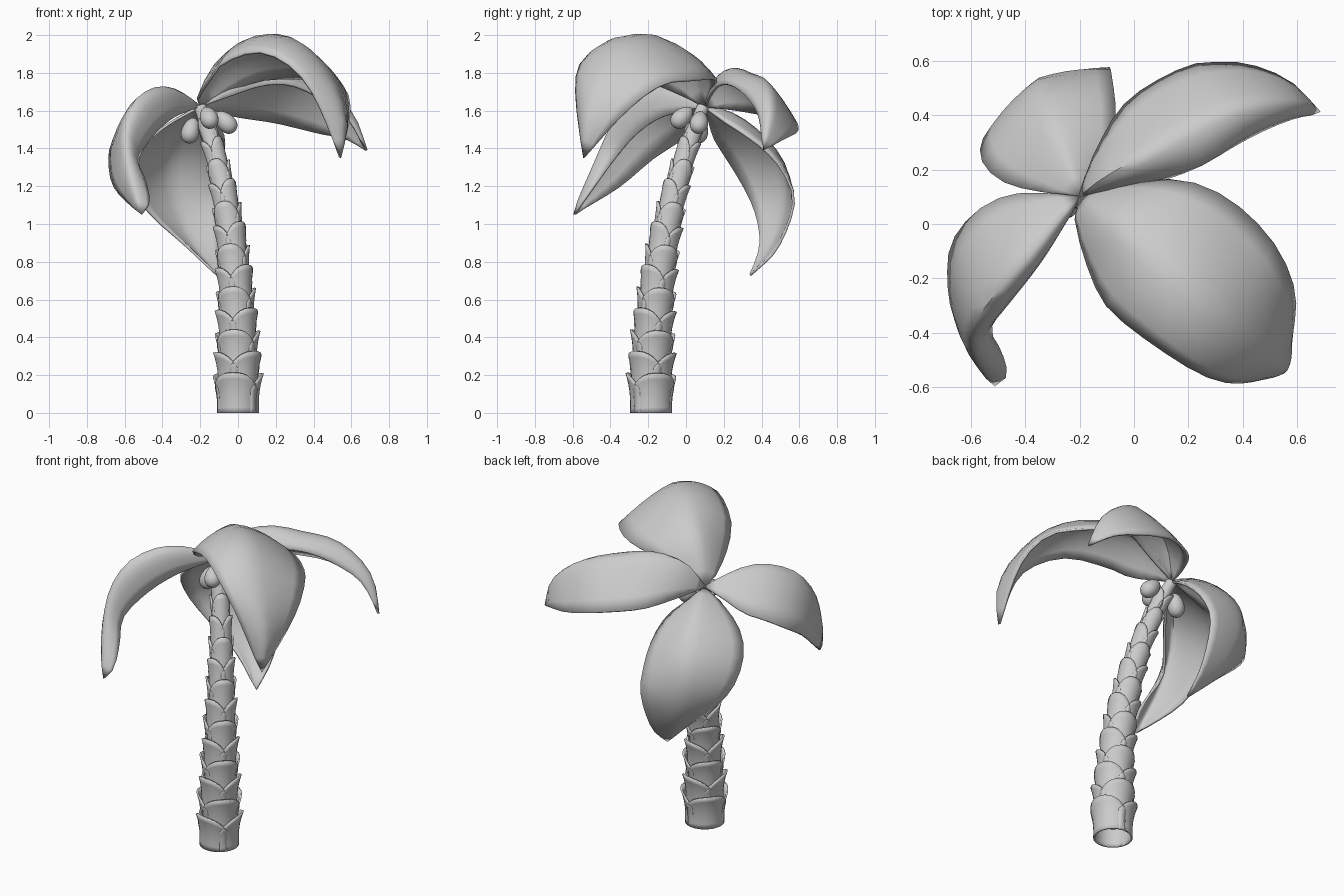
import bpy, bmesh, math
from mathutils import Vector

cube = bpy.data.objects.get("Cube")
if cube:
    bpy.data.objects.remove(cube, do_unlink=True)

grey = bpy.data.materials.new("plain_grey")
grey.use_nodes = True
GREY = (0.6, 0.6, 0.6, 1)
grey.diffuse_color = GREY
grey.node_tree.nodes["Principled BSDF"].inputs["Base Color"].default_value = GREY

TRUNK_TOP = 1.62
CROWN = Vector((-0.2, 0.1, TRUNK_TOP))


def finish(name, bm, angle=50, thickness=0):
    """Turn a bmesh into a shaded object, with optional thickness."""
    mesh = bpy.data.meshes.new(name)
    bmesh.ops.remove_doubles(bm, verts=bm.verts, dist=0.0005)
    bmesh.ops.recalc_face_normals(bm, faces=bm.faces)
    bm.to_mesh(mesh)
    bm.free()
    mesh.materials.append(grey)
    obj = bpy.data.objects.new(name, mesh)
    bpy.context.collection.objects.link(obj)
    if thickness:
        solid = obj.modifiers.new("thickness", "SOLIDIFY")
        solid.thickness = thickness
        solid.offset = 0
    bpy.ops.object.select_all(action="DESELECT")
    obj.select_set(True)
    bpy.context.view_layer.objects.active = obj
    bpy.ops.object.shade_smooth_by_angle(angle=math.radians(angle))


def add_grid(bm, rows):
    """Skin a list of equally long point rows with quads."""
    grid = [[bm.verts.new(p) for p in row] for row in rows]
    for a, b in zip(grid, grid[1:]):
        for i in range(len(a) - 1):
            bm.faces.new((a[i], a[i + 1], b[i + 1], b[i]))


def resample(points, count):
    """Smooth curve through the points, evenly spaced along its length."""
    ends = [points[0] * 2 - points[1]] + points + [points[-1] * 2 - points[-2]]
    dense = []
    for a, b, c, d in zip(ends, ends[1:], ends[2:], ends[3:]):
        for k in range(12):
            t = k / 12
            dense.append(0.5 * (2 * b + (c - a) * t + (2 * a - 5 * b + 4 * c - d) * t ** 2
                                + (3 * b - a - 3 * c + d) * t ** 3))
    dense.append(points[-1])
    lengths = [0]
    for a, b in zip(dense, dense[1:]):
        lengths.append(lengths[-1] + (b - a).length)
    result, j = [], 0
    for i in range(count):
        goal = lengths[-1] * i / (count - 1)
        while j < len(dense) - 2 and lengths[j + 1] < goal:
            j += 1
        f = (goal - lengths[j]) / max(lengths[j + 1] - lengths[j], 1e-6)
        result.append(dense[j].lerp(dense[j + 1], min(f, 1)))
    return result


def leaf(name, tip, rib, edge_a, edge_b, bulge=0.6):
    """Arched leaf lofted across a midrib and two edges (hundredths)."""
    def line(pts):
        return resample([CROWN] + [Vector(p) / 100 for p in pts + [tip]], 17)
    rows = []
    for a, m, b in zip(line(edge_a), line(rib), line(edge_b)):
        row = []
        for k in range(-5, 6):
            t = k / 5
            side = b if t > 0 else a
            straight = m.lerp(side, abs(t))
            curved = m + (b - a) * t / 2 + ((a + b) / 2 - m) * t * t
            row.append(straight.lerp(curved, bulge))
        rows.append(row)
    bm = bmesh.new()
    add_grid(bm, rows)
    finish(name, bm, 60, 0.014)


# Four drooping leaves
leaf("front_left_leaf", (54, -54, 135),
     [(-11, 3, 184), (4, -9, 196), (20, -22, 200), (35, -36, 194), (49, -48, 176), (56, -53, 155)],
     [(-21, 0, 167), (-15, -20, 176), (-8, -32, 185), (10, -46, 191), (27, -56, 184), (40, -58, 168)],
     [(-5, 14, 170), (12, 16, 176), (27, 13, 177), (42, 3, 176), (54, -12, 174), (59, -30, 161)], 0.75)

leaf("back_left_leaf", (68, 41, 139),
     [(-11, 17, 177), (5, 26, 182), (20, 35, 179), (35, 42, 176), (49, 45, 169), (61, 45, 157)],
     [(-13, 28, 160), (-2, 45, 157), (18, 57, 154), (31, 59, 151), (43, 58, 148), (57, 52, 145)],
     [(-3, 13, 168), (12, 17, 173), (25, 22, 174), (35, 28, 171), (46, 34, 165), (58, 39, 156)])

leaf("back_right_leaf", (-11, 34, 73),
     [(-24, 23, 159), (-30, 37, 150), (-35, 49, 135), (-35, 53, 118), (-30, 51, 101), (-22, 44, 86)],
     [(-14, 19, 155), (-8, 30, 148), (-7, 42, 139), (-8, 52, 127), (-9, 57, 111), (-10, 48, 87)],
     [(-35, 12, 154), (-47, 15, 145), (-55, 22, 134), (-55, 31, 119), (-46, 37, 105), (-28, 39, 89)])

leaf("front_right_leaf", (-51, -59, 105),
     [(-28, 1, 168), (-37, -10, 172), (-46, -20, 171), (-55, -31, 164), (-60, -40, 150), (-59, -48, 132), (-54, -56, 114)],
     [(-26, 0, 160), (-35, -14, 156), (-45, -27, 147), (-53, -38, 134), (-49, -47, 122), (-47, -55, 111)],
     [(-35, 11, 158), (-47, 10, 153), (-58, 4, 149), (-66, -6, 142), (-68, -18, 134), (-65, -36, 119)], 0.75)


# Curved, tapering trunk
def centre(z):
    s = max(z, 0) / TRUNK_TOP
    return Vector((-0.2 * s ** 3, -0.185 + 0.275 * s ** 2.4, z))


def radius(z):
    return 0.105 - 0.045 * z


def around(z, angle, r):
    up = centre(z + 0.01) - centre(z)
    x = Vector((1, 0, -up.x / up.z)).normalized()
    y = up.normalized().cross(x)
    return centre(z) + r * (x * math.cos(angle) + y * math.sin(angle))


bm = bmesh.new()
add_grid(bm, [[around(TRUNK_TOP * i / 24, math.tau * k / 20, radius(TRUNK_TOP * i / 24))
               for k in range(21)] for i in range(25)])
finish("trunk_core", bm)

# Overlapping bark scales, three to a ring, each ring turned from the last
bm = bmesh.new()
RINGS = 13
for ring in range(RINGS):
    top = 0.21 + ring * 0.112
    low = max(0, top - 0.21)
    for part in range(3):
        middle = math.tau * (part / 3 + ring / 6) + 0.3
        rows = []
        for j in range(8):
            v = j / 7
            row = []
            for k in range(-6, 7):
                u = k / 6
                z = low + (top - low) * v * (1 - 0.4 * abs(u) ** 2.5)
                out = radius(z) * (1.02 + 0.38 * v ** 2.5 * (1 - 0.6 * u * u))
                row.append(around(z, middle + u * 1.25, out))
            rows.append(row)
        add_grid(bm, rows)
finish("bark_scales", bm, 50, 0.01)

# Three hanging nuts, pear-shaped and leaning away from the crown
NUTS = {"front": (-0.155, -0.02, 1.565), "left": (-0.065, 0.07, 1.54),
        "right": (-0.25, 0.07, 1.495)}
for side, place in NUTS.items():
    bm = bmesh.new()
    bmesh.ops.create_uvsphere(bm, u_segments=20, v_segments=12, radius=1)
    lean = (CROWN + Vector((0, 0, 0.06)) - Vector(place)).to_track_quat("Z", "Y")
    for v in bm.verts:
        width = 0.048 * (1 - 0.18 * v.co.z)
        v.co = lean @ Vector((v.co.x * width, v.co.y * width, v.co.z * 0.07)) + Vector(place)
    finish(side + "_nut", bm)
